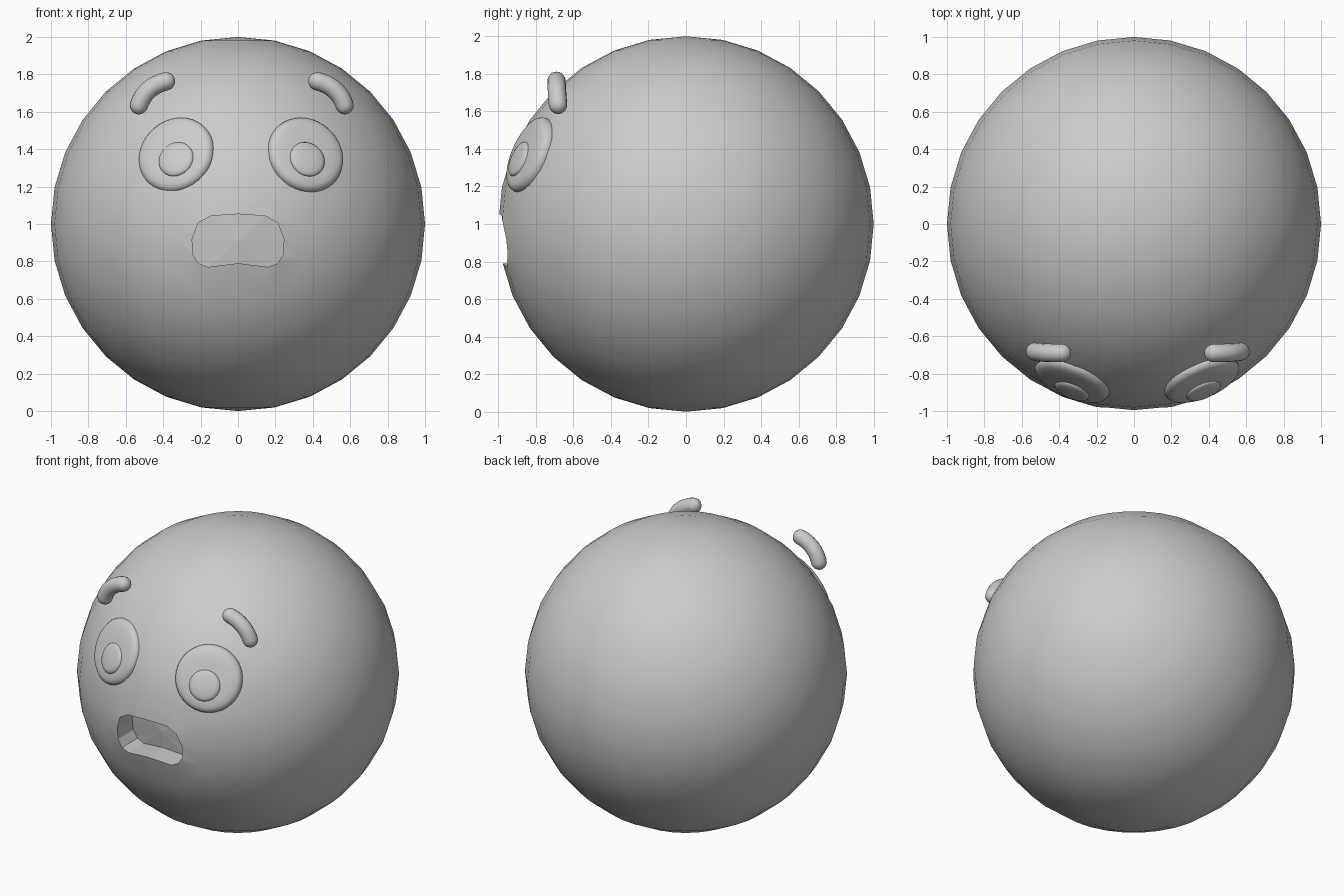
import bpy, bmesh, math
from mathutils import Vector

if "Cube" in bpy.data.objects:
    bpy.data.objects.remove(bpy.data.objects["Cube"])

C = Vector((0, 0, 1))      # head centre
MID = 0.02                 # eyes and brows mirror about this x


def make(name, bm):
    bmesh.ops.recalc_face_normals(bm, faces=bm.faces[:])
    me = bpy.data.meshes.new(name)
    bm.to_mesh(me)
    bm.free()
    ob = bpy.data.objects.new(name, me)
    bpy.context.collection.objects.link(ob)
    return ob


def smooth(ob, angle):
    bpy.ops.object.select_all(action='DESELECT')
    ob.select_set(True)
    bpy.context.view_layer.objects.active = ob
    bpy.ops.object.shade_smooth_by_angle(angle=math.radians(angle))


def lathe(name, origin, normal, profile, n=40):
    """Turned button: profile is (radius, height along normal), ending on the axis."""
    q = normal.to_track_quat('Z', 'Y')
    bm = bmesh.new()
    rings = [[bm.verts.new(origin + q @ Vector((r * math.cos(2 * math.pi * i / n),
                                                r * math.sin(2 * math.pi * i / n), h)))
              for i in range(n)] for r, h in profile[:-1]]
    for a, b in zip(rings, rings[1:]):
        for i in range(n):
            bm.faces.new((a[i], a[(i + 1) % n], b[(i + 1) % n], b[i]))
    tip = bm.verts.new(origin + q @ Vector((0, 0, profile[-1][1])))
    for i in range(n):
        bm.faces.new((rings[-1][i], rings[-1][(i + 1) % n], tip))
    bm.faces.new(rings[0][::-1])
    ob = make(name, bm)
    smooth(ob, 60)
    return ob


# head
bm = bmesh.new()
bmesh.ops.create_uvsphere(bm, u_segments=32, v_segments=16, radius=1)
bmesh.ops.translate(bm, verts=bm.verts[:], vec=C)
head = make("head", bm)

# mouth recess: outline pushed into the head, back wall follows the sphere
half = [(0, 1.053), (0.145, 1.043), (0.212, 1.007), (0.245, 0.92),
        (0.243, 0.84), (0.212, 0.79), (0.16, 0.77), (0, 0.79)]
outline = half + [(-x, z) for x, z in half[-2:0:-1]]


def back_y(x, z):
    return -math.sqrt(1 - x * x - (z - 1) ** 2) + 0.17


bm = bmesh.new()
front = [bm.verts.new((x, -1.3, z)) for x, z in outline]
back = [bm.verts.new((x, back_y(x, z), z)) for x, z in outline]
hub = bm.verts.new((0, back_y(0, 0.91), 0.91))
bm.faces.new(front)
for i in range(len(outline)):
    j = (i + 1) % len(outline)
    bm.faces.new((front[i], front[j], back[j], back[i]))
    bm.faces.new((back[i], back[j], hub))
cutter = make("mouth_cutter", bm)
cutter.hide_render = True
cutter.hide_viewport = True
mod = head.modifiers.new("mouth", 'BOOLEAN')
mod.operation = 'DIFFERENCE'
mod.solver = 'EXACT'
mod.object = cutter
smooth(head, 35)

for s, side in ((-1, "left"), (1, "right")):
    # eye button facing straight out of the head
    n = Vector((s * 0.355, -0.854, 0.38)).normalized()
    shift = Vector((MID * 0.8, 0, 0))
    lathe("eye_" + side, C + shift, n,
          [(0.20, 0.93), (0.211, 0.955), (0.213, 0.97), (0.209, 0.987), (0.198, 1.0),
           (0.182, 1.008), (0.15, 1.014), (0.08, 1.019), (0, 1.02)])
    # pupil, a little low on the eye
    off = Vector((-s * 0.01, -0.022, -0.04))
    lathe("pupil_" + side, C + shift + off + Vector((0.004, 0, 0)), n,
          [(0.097, 0.99), (0.098, 1.018), (0.092, 1.027), (0.075, 1.033),
           (0.04, 1.037), (0, 1.038)])

    # brow: bent round-ended rod floating off the head
    r = 0.049
    a, b, c = (Vector((MID + s * x, y, z)) for x, y, z in
               ((0.405, -0.69, 1.763), (0.515, -0.69, 1.735), (0.55, -0.682, 1.635)))
    pts = [((1 - t) ** 2 * a + 2 * t * (1 - t) * b + t * t * c, 1)
           for t in (i / 10 for i in range(11))]
    da, dc = (a - b).normalized(), (c - b).normalized()
    angs = [math.radians(d) for d in (20, 40, 60, 75, 88)]
    pts = ([(a + da * r * math.sin(t), math.cos(t)) for t in reversed(angs)] + pts +
           [(c + dc * r * math.sin(t), math.cos(t)) for t in angs])
    cu = bpy.data.curves.new("brow_" + side, 'CURVE')
    cu.dimensions = '3D'
    cu.bevel_depth = r
    cu.bevel_resolution = 6
    cu.use_fill_caps = True
    sp = cu.splines.new('POLY')
    sp.points.add(len(pts) - 1)
    for p, (co, rad) in zip(sp.points, pts):
        p.co = (*co, 1)
        p.radius = rad
    bpy.context.collection.objects.link(bpy.data.objects.new("brow_" + side, cu))
